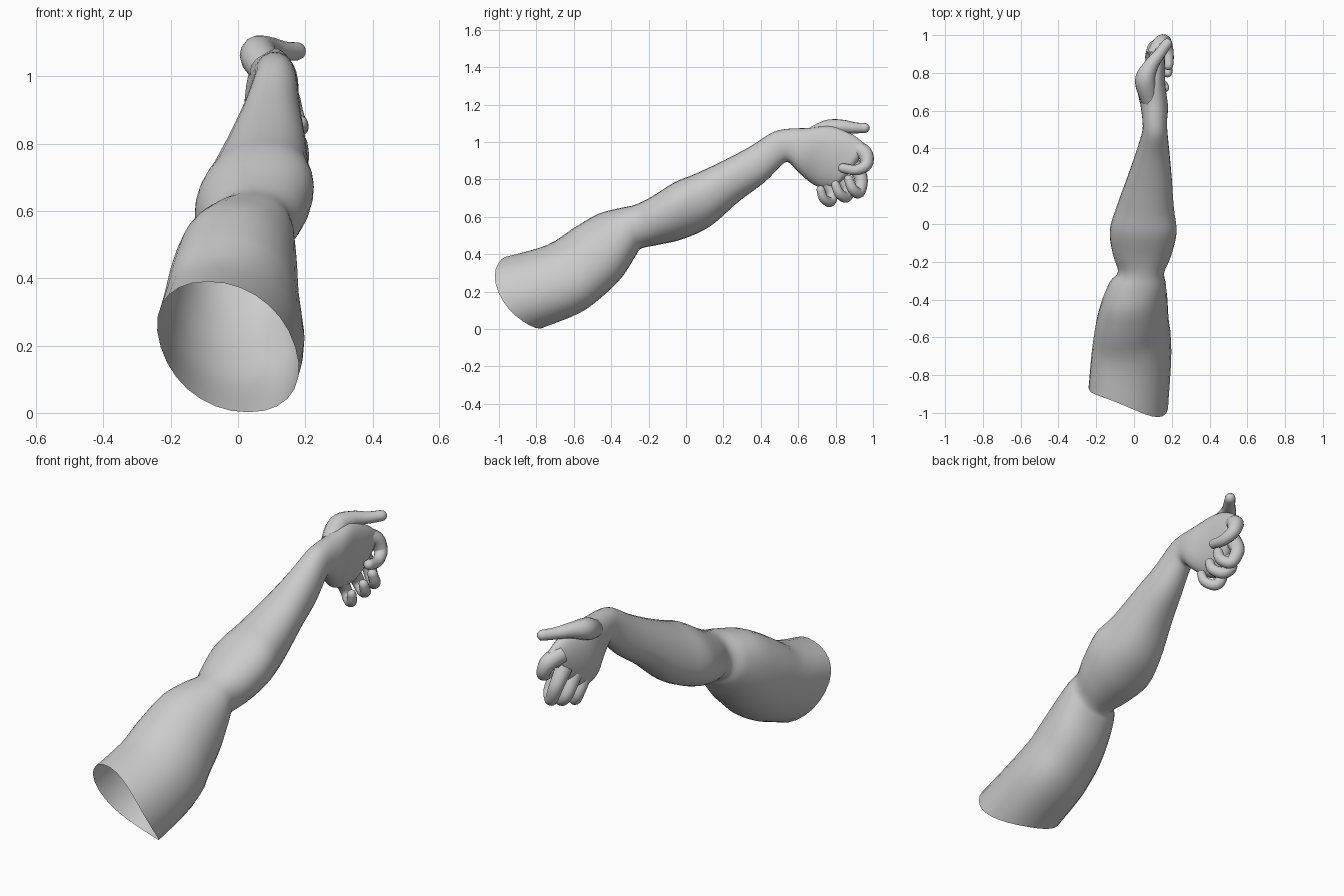
import bpy, bmesh, math
from mathutils import Vector

SEG = 28


def spline(rows, steps):
    """Catmull-Rom interpolation of rows of numbers."""
    out = []
    for i in range(len(rows) - 1):
        a, b = rows[max(i - 1, 0)], rows[i]
        c, d = rows[i + 1], rows[min(i + 2, len(rows) - 1)]
        for k in range(steps):
            t = k / steps
            out.append([0.5 * (2 * q + (r - p) * t + (2 * p - 5 * q + 4 * r - s) * t * t
                               + (3 * q - p - 3 * r + s) * t ** 3)
                        for p, q, r, s in zip(a, b, c, d)])
    out.append(list(rows[-1]))
    return out


def loft(name, rings, tip):
    """Skin closed rings; the first end stays open, the last closes on a tip."""
    bm = bmesh.new()
    loops = [[bm.verts.new(p) for p in ring] for ring in rings]
    for a, b in zip(loops, loops[1:]):
        n = len(a)
        for i in range(n):
            bm.faces.new((a[i], a[(i + 1) % n], b[(i + 1) % n], b[i]))
    end, pole = loops[-1], bm.verts.new(tip)
    for i in range(len(end)):
        bm.faces.new((end[i], end[(i + 1) % len(end)], pole))
    bmesh.ops.recalc_face_normals(bm, faces=bm.faces)
    for f in bm.faces:
        f.smooth = True
    me = bpy.data.meshes.new(name)
    bm.to_mesh(me)
    bm.free()
    ob = bpy.data.objects.new(name, me)
    bpy.context.collection.objects.link(ob)
    return ob


def finger(name, points):
    """Round tube along x, y, z, radius points with a domed tip."""
    path = spline(points, 5)
    pts = [Vector(p[:3]) for p in path]
    rad = [p[3] for p in path]
    d = (pts[-1] - pts[-2]).normalized()
    last, r = pts[-1], rad[-1]
    for a in (0.5, 0.95, 1.3):
        pts.append(last + d * r * math.sin(a))
        rad.append(r * math.cos(a))
    rings, side = [], Vector((0.3, 1, 0.2))
    for i, p in enumerate(pts):
        t = (pts[min(i + 1, len(pts) - 1)] - pts[max(i - 1, 0)]).normalized()
        side = (side - t * side.dot(t)).normalized()
        up = t.cross(side)
        rings.append([p + (side * math.cos(j * math.tau / 14)
                           + up * math.sin(j * math.tau / 14)) * rad[i] for j in range(14)])
    return loft(name, rings, last + d * r)


# Arm and palm: top y, z; bottom y, z; left x, right x; sideways lean
sections = [
    (-0.945, 0.39, -0.78, 0.002, -0.23, 0.17, 0.06),
    (-0.74, 0.45, -0.57, 0.085, -0.215, 0.19, 0.05),
    (-0.60, 0.54, -0.44, 0.18, -0.20, 0.18, 0.03),
    (-0.47, 0.615, -0.34, 0.28, -0.17, 0.175, 0.02),
    (-0.36, 0.645, -0.27, 0.39, -0.13, 0.168, 0.0),
    (-0.27, 0.665, -0.24, 0.43, -0.085, 0.16, -0.01),
    (-0.18, 0.71, -0.15, 0.45, -0.11, 0.195, -0.02),
    (-0.06, 0.785, -0.02, 0.48, -0.125, 0.222, -0.03),
    (0.05, 0.83, 0.13, 0.55, -0.088, 0.21, -0.02),
    (0.20, 0.90, 0.28, 0.68, -0.035, 0.20, -0.01),
    (0.35, 0.98, 0.42, 0.785, 0.013, 0.187, 0.0),
    (0.46, 1.05, 0.515, 0.88, 0.043, 0.177, 0.0),
    (0.54, 1.07, 0.55, 0.89, 0.045, 0.175, 0.0),
    (0.65, 1.075, 0.60, 0.84, 0.035, 0.18, 0.0),
    (0.78, 1.085, 0.67, 0.78, 0.02, 0.165, -0.01),
    (0.89, 1.04, 0.73, 0.755, 0.045, 0.16, -0.02),
    (0.955, 0.99, 0.79, 0.76, 0.075, 0.16, -0.02),
]
rings = []
for n, (ty, tz, by, bz, x0, x1, lean) in enumerate(spline(sections, 4)):
    skew = max(0, 1 - n / 6)      # curved, slanted rim at the shoulder cut
    ring = []
    for j in range(SEG):
        a = j * math.tau / SEG
        c = math.copysign(abs(math.cos(a)) ** 0.93, math.cos(a))
        s = math.copysign(abs(math.sin(a)) ** 0.93, math.sin(a))
        ring.append(Vector(((x0 + x1) / 2 + c * (x1 - x0) / 2 - lean * s,
                            (ty + by) / 2 + s * (ty - by) / 2 - skew * (0.08 * c + 0.06 * c * c),
                            (tz + bz) / 2 + s * (tz - bz) / 2)))
    rings.append(ring)
mid = sum(rings[-1], Vector()) / SEG
loft("arm", rings + [[mid + (p - mid) * 0.7 + Vector((0.003, 0.018, -0.008)) for p in rings[-1]]],
     mid + Vector((0.005, 0.025, -0.012)))

# Thumb, laid along the top of the hand
finger("thumb", [(0.085, 0.66, 1.02, 0.05), (0.06, 0.76, 1.065, 0.055), (0.09, 0.84, 1.08, 0.039),
                 (0.135, 0.90, 1.075, 0.03), (0.175, 0.955, 1.075, 0.027)])

# Curled fingers, hooking toward the palm side
finger("index_finger", [(0.11, 0.89, 0.97, 0.045), (0.14, 0.955, 0.94, 0.042), (0.165, 0.965, 0.88, 0.033),
                        (0.182, 0.91, 0.85, 0.028), (0.182, 0.84, 0.86, 0.026)])
finger("middle_finger", [(0.10, 0.88, 0.90, 0.042), (0.11, 0.935, 0.81, 0.036), (0.145, 0.925, 0.73, 0.031),
                         (0.182, 0.89, 0.75, 0.028), (0.182, 0.87, 0.80, 0.025)])
finger("ring_finger", [(0.09, 0.81, 0.84, 0.04), (0.095, 0.865, 0.75, 0.033), (0.135, 0.855, 0.705, 0.03),
                       (0.175, 0.82, 0.725, 0.027), (0.178, 0.80, 0.77, 0.024)])
finger("little_finger", [(0.08, 0.73, 0.82, 0.038), (0.085, 0.78, 0.73, 0.03), (0.115, 0.77, 0.68, 0.028),
                         (0.155, 0.735, 0.70, 0.025), (0.165, 0.72, 0.745, 0.022)])
